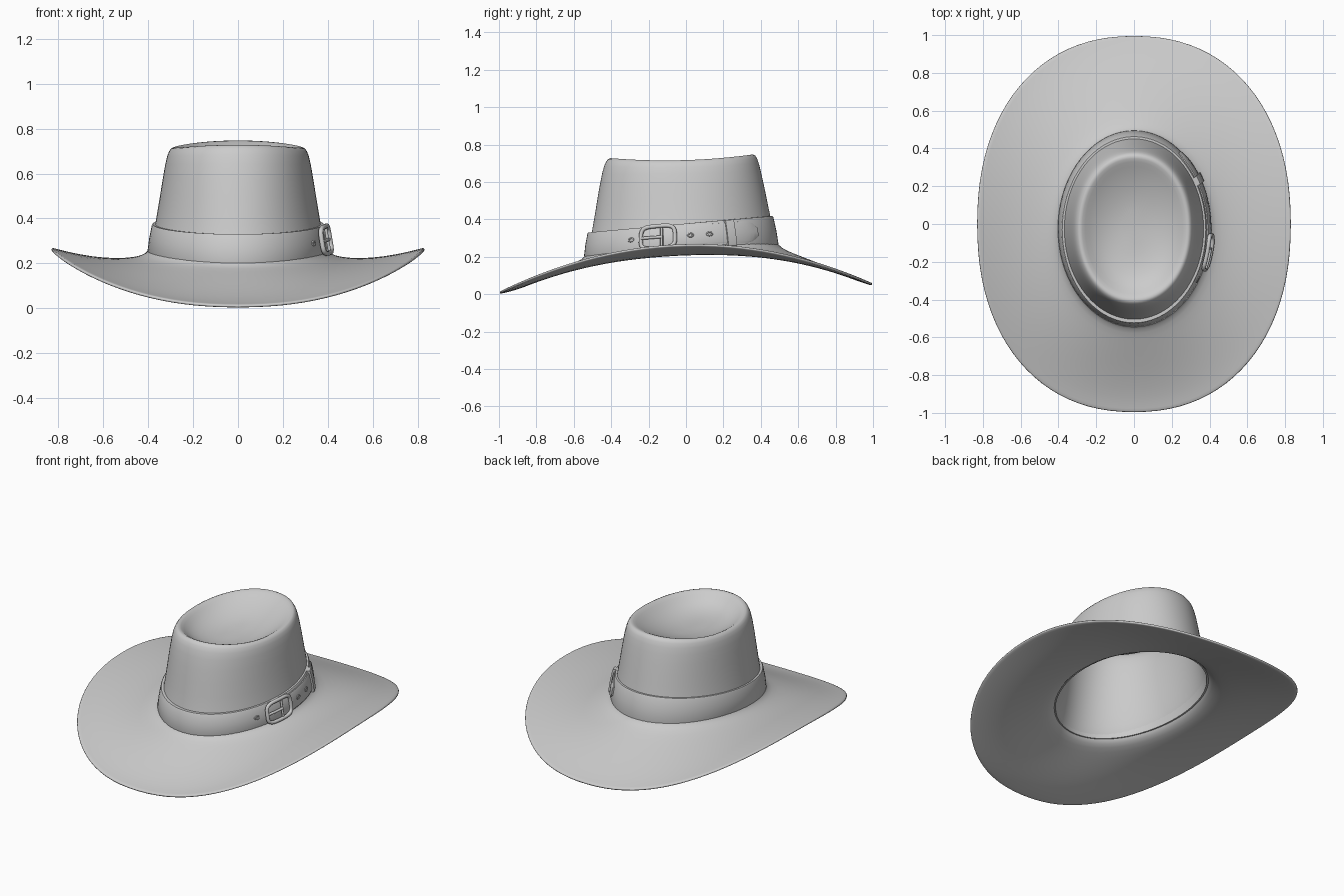
import bpy, bmesh
from math import sin, cos, pi, copysign

if "Cube" in bpy.data.objects:
    bpy.data.objects.remove(bpy.data.objects["Cube"])

SEG = 48


def ring_point(a, b, cy, zf, zs, zb, th, n=2.0):
    # point on a tilted superellipse; heights given at front, side and back
    c, s = cos(th), sin(th)
    c = copysign(abs(c) ** (2 / n), c)
    s = copysign(abs(s) ** (2 / n), s)
    z = zs + (zb - zf) / 2 * s + ((zb + zf) / 2 - zs) * s * s
    return (a * c, cy + b * s, z)


def finish(name, bm):
    me = bpy.data.meshes.new(name)
    bm.to_mesh(me)
    bm.free()
    for p in me.polygons:
        p.use_smooth = True
    ob = bpy.data.objects.new(name, me)
    bpy.context.collection.objects.link(ob)
    return ob


def skin(bm, rings, closed=True):
    for r0, r1 in zip(rings, rings[1:]):
        n = len(r0)
        for j in range(n if closed else n - 1):
            k = (j + 1) % n
            bm.faces.new((r0[j], r1[j], r1[k], r0[k]))


# hat body: dented top, crown wall and curled brim as one felt shell
# a, b, centre y, z front, z side, z back, roundness
body = [
    (.06, .09, -.02, .635, .637, .645, 2.0),
    (.14, .20, -.02, .637, .645, .672, 2.0),
    (.215, .30, -.02, .662, .672, .712, 2.1),
    (.262, .355, -.02, .712, .705, .742, 2.1),
    (.288, .383, -.022, .735, .722, .752, 2.1),
    (.308, .405, -.024, .715, .705, .735, 2.1),
    (.323, .424, -.025, .66, .66, .67, 2.1),
    (.345, .452, -.025, .50, .52, .54, 2.05),
    (.368, .478, -.025, .33, .38, .41, 2.0),
    (.39, .507, -.025, .215, .27, .28, 2.0),
    (.41, .53, -.022, .188, .242, .248, 2.0),
    (.46, .585, -.02, .165, .224, .222, 2.0),
    (.55, .69, -.01, .123, .219, .178, 2.06),
    (.66, .815, 0, .072, .230, .125, 2.12),
    (.76, .925, 0, .031, .252, .082, 2.18),
    (.82, .988, 0, .017, .268, .062, 2.22),
    (.83, 1.0, 0, .015, .272, .059, 2.22),
]
bm = bmesh.new()
rings = [[bm.verts.new(ring_point(*r[:6], 2 * pi * j / SEG, r[6])) for j in range(SEG)]
         for r in body]
skin(bm, rings)
bm.faces.new(rings[0])
hat = finish("hat_body", bm)
sol = hat.modifiers.new("felt", 'SOLIDIFY')
sol.thickness = .014
sol.offset = -1
sub = hat.modifiers.new("smooth", 'SUBSURF')
sub.levels = sub.render_levels = 1


def band_point(th, h, off):
    # position on the band: angle, height fraction, distance outward
    lerp = lambda p, q: p + (q - p) * h
    return ring_point(lerp(.398, .377) + off, lerp(.515, .490) + off, lerp(-.025, -.03),
                      lerp(.20, .33), lerp(.25, .375), lerp(.262, .418), th)


def strip(name, th0, th1, h0, h1, off, depth, n=20, closed=False, tip=False):
    # flat strap that follows the crown, with slightly rounded edges
    prof = [(h0, off - depth), (h0, off - .003), (h0 + .05, off),
            ((h0 + h1) / 2, off + .002), (h1 - .05, off), (h1, off - .003), (h1, off - depth)]
    bm = bmesh.new()
    mid = (h0 + h1) / 2
    cols = []
    for i in range(n if closed else n + 1):
        t = i / n
        w = 1
        if tip and t > .8:
            w = max(.45, (1 - ((t - .8) / .2) ** 2.5) ** .5)
        cols.append([bm.verts.new(band_point(th0 + (th1 - th0) * t, mid + (h - mid) * w, o))
                     for h, o in prof])
    if closed:
        cols.append(cols[0])
    skin(bm, cols, closed=True)
    if not closed:
        bm.faces.new(cols[0])
        bm.faces.new(cols[-1])
    bmesh.ops.recalc_face_normals(bm, faces=bm.faces)
    ob = finish(name, bm)
    ob.data.set_sharp_from_angle(angle=.7)
    return ob


def wire(name, pts, radius, cyclic=True):
    cu = bpy.data.curves.new(name, 'CURVE')
    cu.dimensions = '3D'
    cu.bevel_depth = radius
    cu.bevel_resolution = 3
    cu.use_fill_caps = True
    sp = cu.splines.new('POLY')
    sp.points.add(len(pts) - 1)
    for p, co in zip(sp.points, pts):
        p.co = (*co, 1)
    sp.use_cyclic_u = cyclic
    ob = bpy.data.objects.new(name, cu)
    bpy.context.collection.objects.link(ob)


def loop(th, h, dth, dh, off, n, count):
    # rounded rectangle or oval lying on the band surface
    pts = []
    for i in range(count):
        c, s = cos(2 * pi * i / count), sin(2 * pi * i / count)
        pts.append(band_point(th + dth * copysign(abs(c) ** (2 / n), c),
                              h + dh * copysign(abs(s) ** (2 / n), s), off))
    return pts


# band round the crown, the overlapping strap end and its keeper
strip("hat_band", 0, 2 * pi, 0, 1, .006, .025, n=72, closed=True)
strip("strap_end", -.18, .92, .1, .9, .015, .012, tip=True)
strip("strap_keeper", .49, .59, 0, 1.0, .024, .022, n=4)

# buckle frame, centre bar and prong on the right side
wire("buckle_frame", loop(-.24, .52, .18, .48, .022, 4, 40), .011)
wire("buckle_bar", [band_point(-.2, .08 + .088 * i, .02) for i in range(11)], .007, False)
wire("buckle_prong", [band_point(-.2 - .022 * i, .52, .026) for i in range(11)], .008, False)

# eyelets along the strap
for i, (th, off) in enumerate([(-.55, .008), (.1, .017), (.3, .017)]):
    wire(f"eyelet_{i + 1}", loop(th, .5, .03, .07, off, 2, 14), .004)
